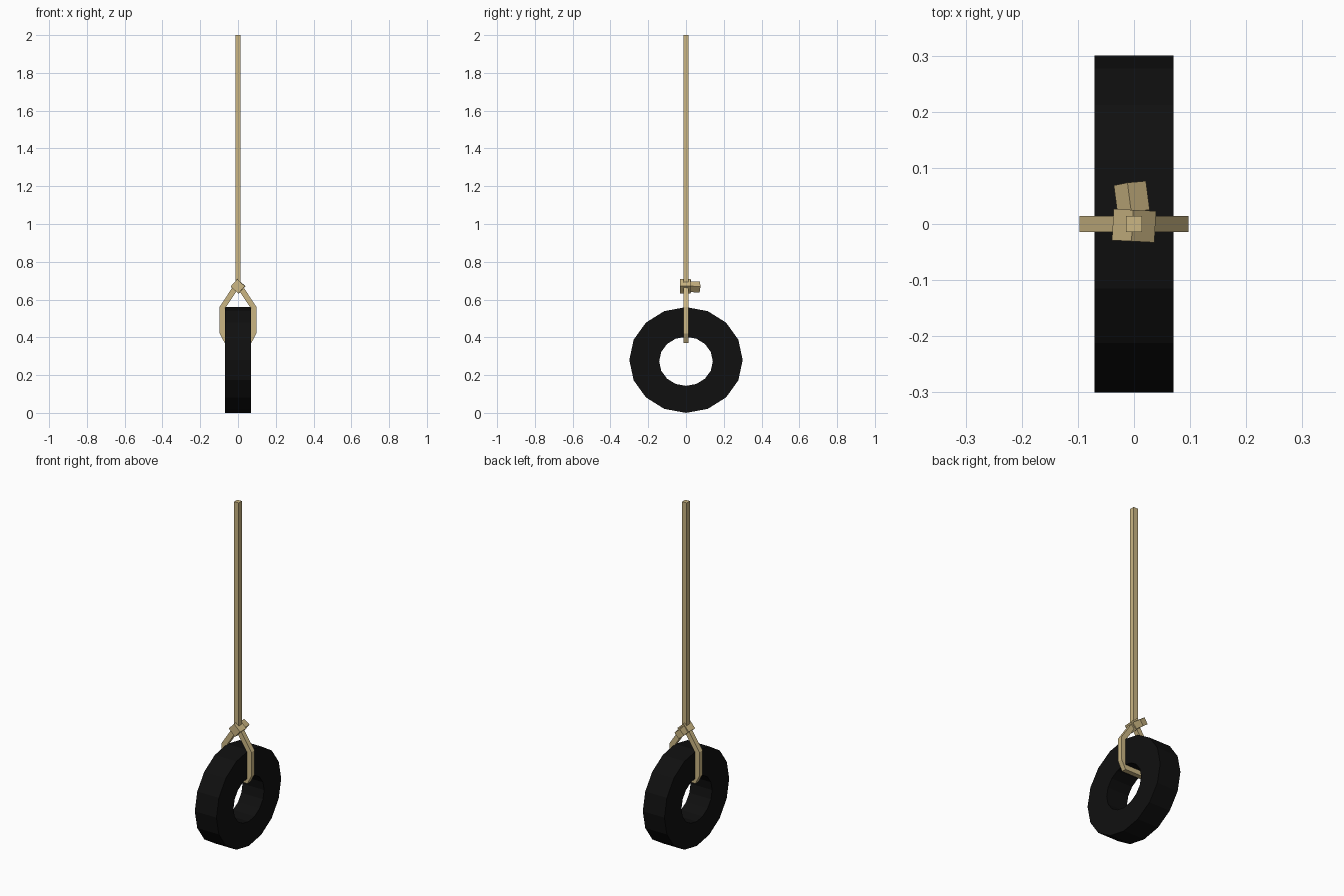
import bpy, bmesh
from math import sin, cos, pi, radians
from mathutils import Vector

if "Cube" in bpy.data.objects:
    bpy.data.objects.remove(bpy.data.objects["Cube"])


def material(name, color):
    m = bpy.data.materials.new(name)
    m.diffuse_color = (*color, 1)
    m.use_nodes = True
    m.node_tree.nodes["Principled BSDF"].inputs["Base Color"].default_value = m.diffuse_color
    return m


RUBBER = material("black rubber", (0.005, 0.005, 0.005))
ROPE = material("tan rope", (0.60, 0.47, 0.23))


def finish(name, bm, mat):
    bmesh.ops.recalc_face_normals(bm, faces=bm.faces)
    me = bpy.data.meshes.new(name)
    bm.to_mesh(me)
    bm.free()
    me.materials.append(mat)
    ob = bpy.data.objects.new(name, me)
    bpy.context.collection.objects.link(ob)
    return ob


def skin(name, rings, mat, closed=False):
    """Bridge a row of equal four-point rings into a tube."""
    bm = bmesh.new()
    vs = [[bm.verts.new(p) for p in r] for r in rings]
    n = len(vs)
    for i in range(n if closed else n - 1):
        a, b = vs[i], vs[(i + 1) % n]
        for j in range(4):
            k = (j + 1) % 4
            bm.faces.new((a[j], a[k], b[k], b[j]))
    if not closed:
        bm.faces.new(vs[0])
        bm.faces.new(vs[-1])
    return finish(name, bm, mat)


def box(name, size, loc, rot, mat):
    bm = bmesh.new()
    bmesh.ops.create_cube(bm, size=1)
    bmesh.ops.scale(bm, vec=size, verts=bm.verts)
    ob = finish(name, bm, mat)
    ob.location = loc
    ob.rotation_euler = [radians(a) for a in rot]
    return ob


def rope(name, path, r, mat):
    """Square rope along a path in the xz plane, with mitred corners."""
    pts = [Vector(p) for p in path]
    rings = []
    for i, p in enumerate(pts):
        d0 = (p - pts[max(i - 1, 0)]).normalized()
        d1 = (pts[min(i + 1, len(pts) - 1)] - p).normalized()
        ref = d1 if d1.length else d0
        t = (d0 + d1).normalized()
        n = Vector((-t.y, t.x))
        off = n * r / n.dot(Vector((-ref.y, ref.x)))
        a, b = p + off, p - off
        rings.append([(a.x, -r, a.y), (a.x, r, a.y), (b.x, r, b.y), (b.x, -r, b.y)])
    return skin(name, rings, mat)


# Tyre: 16-sided ring, slightly flattened in height
SIDES = 16
rings = []
for i in range(SIDES):
    a = 2 * pi * i / SIDES
    rings.append([(x, ry * sin(a), 0.28 - rz * cos(a) + dz)
                  for x, ry, rz, dz in ((-0.07, 0.3, 0.28, 0), (0.07, 0.3, 0.28, 0),
                                        (0.07, 0.142, 0.13, -0.007),
                                        (-0.07, 0.142, 0.13, -0.007))])
skin("tyre", rings, RUBBER, closed=True)

# Hanging rope
rope("hanging_rope", [(0, 0.66), (0, 2.0)], 0.0145, ROPE)

# Loop through the tyre
half = [(0.005, 0.675), (0.083, 0.557), (0.083, 0.425), (0.062, 0.385)]
rope("tyre_loop", half + [(-x, z) for x, z in reversed(half)], 0.0145, ROPE)

# Knot and its loose end
box("knot", (0.055, 0.056, 0.052), (0, -0.003, 0.67), (0, 42, -3), ROPE)
box("knot_end", (0.042, 0.052, 0.04), (-0.004, 0.047, 0.667), (-4, 38, 5), ROPE)
